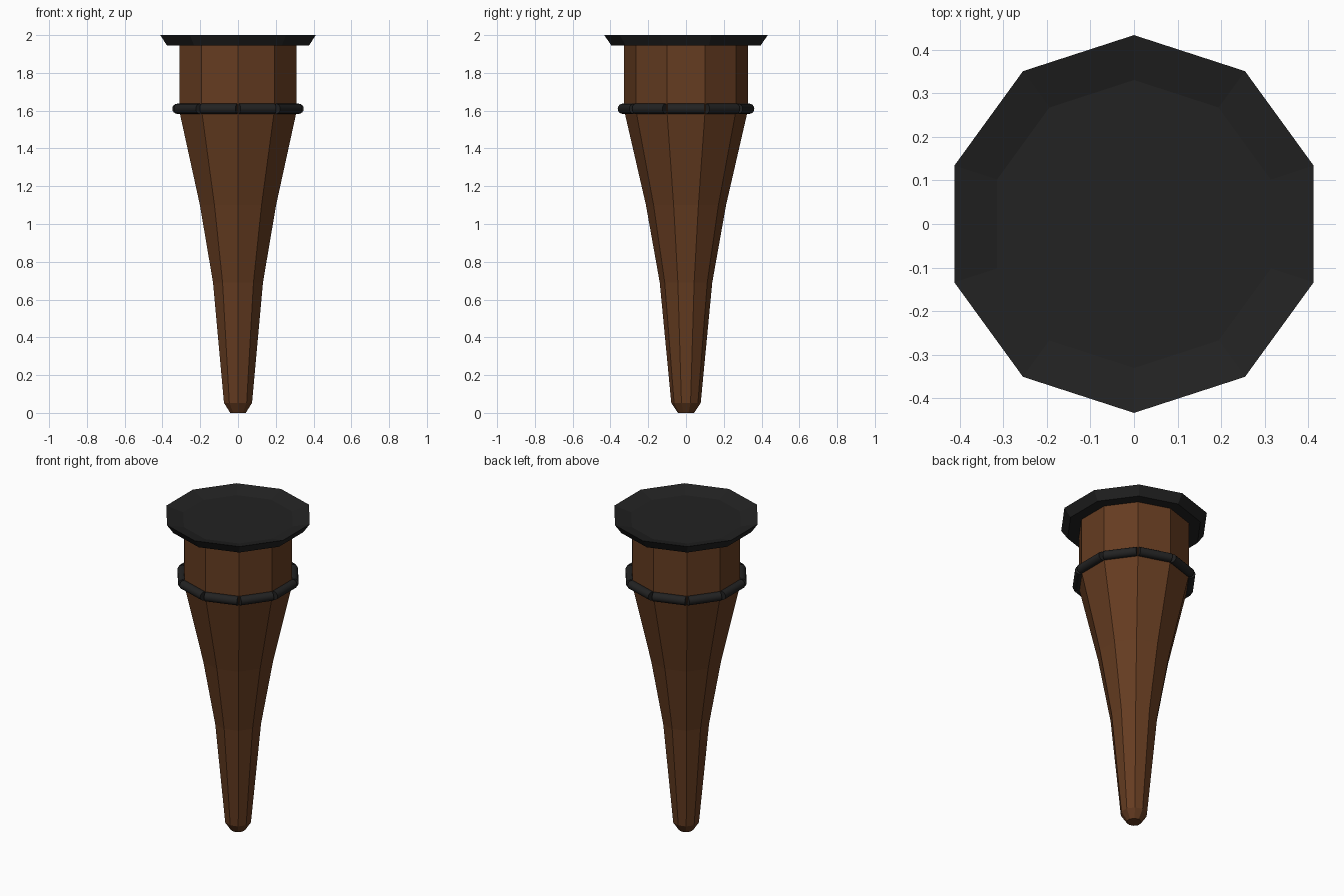
import bpy, bmesh
from math import pi, cos, sin
from mathutils import Matrix

if "Cube" in bpy.data.objects:
    bpy.data.objects.remove(bpy.data.objects["Cube"])

SIDES = 10

def material(name, rgb):
    m = bpy.data.materials.new(name)
    m.diffuse_color = (*rgb, 1)
    m.use_nodes = True
    m.node_tree.nodes["Principled BSDF"].inputs["Base Color"].default_value = m.diffuse_color
    return m

wood = material("wood", (0.13, 0.045, 0.015))
iron = material("iron", (0.016, 0.016, 0.016))

def finish(name, bm, mat):
    bmesh.ops.recalc_face_normals(bm, faces=bm.faces)
    me = bpy.data.meshes.new(name)
    bm.to_mesh(me)
    bm.free()
    me.materials.append(mat)
    ob = bpy.data.objects.new(name, me)
    bpy.context.collection.objects.link(ob)
    return ob

def lathe(name, profile, mat):
    """Ten-sided solid from (radius, z) rings, closed at both ends."""
    bm = bmesh.new()
    rings = []
    for r, z in profile:
        angles = [pi / 2 + 2 * pi * i / SIDES for i in range(SIDES)]
        rings.append([bm.verts.new((r * cos(a), r * sin(a), z)) for a in angles])
    for a, b in zip(rings, rings[1:]):
        for i in range(SIDES):
            j = (i + 1) % SIDES
            bm.faces.new((a[i], a[j], b[j], b[i]))
    bm.faces.new(rings[0])
    bm.faces.new(rings[-1])
    return finish(name, bm, mat)

# Tapered wooden shaft
lathe("shaft", [(0.043, 0), (0.078, 0.053), (0.139, 0.69), (0.212, 1.10),
                (0.327, 1.60), (0.327, 1.955)], wood)

# Flared cap with a shallow dished top
lathe("cap", [(0.395, 1.945), (0.433, 2.0), (0.33, 1.972)], iron)

# Band of ten rods, one per face, with small gaps at the corners
bm = bmesh.new()
for i in range(SIDES):
    m = (Matrix.Rotation(2 * pi * i / SIDES, 4, 'Z')
         @ Matrix.Translation((0.321, 0, 1.61))
         @ Matrix.Rotation(pi / 2, 4, 'X'))
    bmesh.ops.create_cone(bm, cap_ends=True, segments=16, radius1=0.027,
                          radius2=0.027, depth=0.198, matrix=m)
for f in bm.faces:
    f.smooth = len(f.verts) == 4
for e in bm.edges:
    e.smooth = all(len(f.verts) == 4 for f in e.link_faces)
finish("band", bm, iron)
